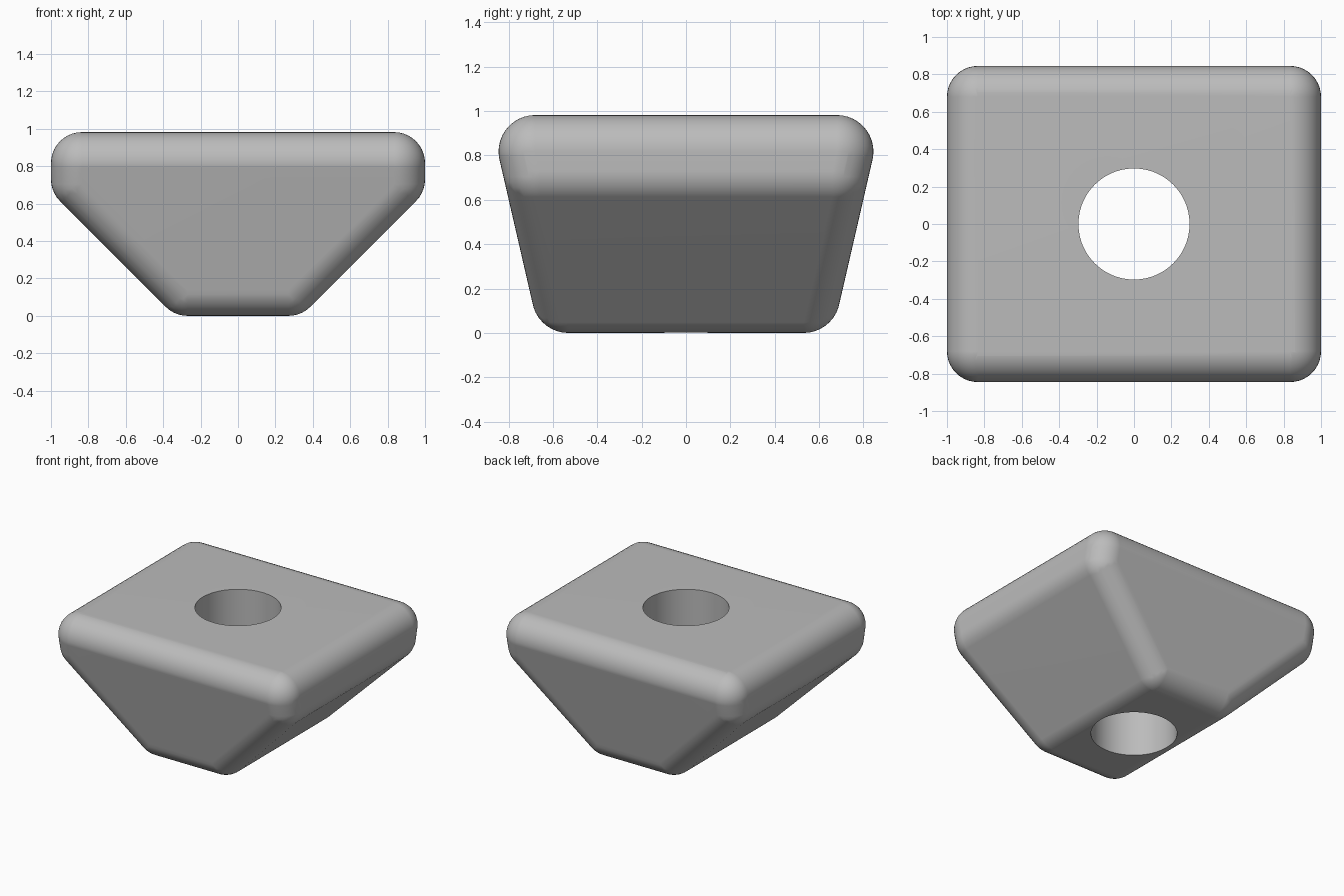
import bpy, bmesh, math
from mathutils import Vector, Matrix

if "Cube" in bpy.data.objects:
    bpy.data.objects.remove(bpy.data.objects["Cube"])

R = 0.165          # fillet radius
HOLE_R = 0.297

grey = bpy.data.materials.new("metal grey")
grey.diffuse_color = (0.5, 0.5, 0.5, 1)
grey.use_nodes = True
grey.node_tree.nodes["Principled BSDF"].inputs["Base Color"].default_value = grey.diffuse_color


def make_object(name, bm):
    mesh = bpy.data.meshes.new(name)
    bm.to_mesh(mesh)
    bm.free()
    mesh.materials.append(grey)
    obj = bpy.data.objects.new(name, mesh)
    bpy.context.collection.objects.link(obj)
    return obj


# Rounded wedge body: hull around balls at the fillet centres (x, y, z)
levels = [(0.27, 0.53, R), (0.835, 0.66, 0.73), (0.835, 0.68, 0.817)]
bm = bmesh.new()
for x, y, z in levels:
    for sx in (-1, 1):
        for sy in (-1, 1):
            bmesh.ops.create_uvsphere(bm, u_segments=40, v_segments=20, radius=R,
                                      matrix=Matrix.Translation((sx * x, sy * y, z)))
hull = bmesh.ops.convex_hull(bm, input=bm.verts[:], use_existing_faces=False)
hull_faces = {g for g in hull["geom"] if isinstance(g, bmesh.types.BMFace)}
bmesh.ops.delete(bm, geom=[f for f in bm.faces if f not in hull_faces], context='FACES')
bmesh.ops.delete(bm, geom=[v for v in bm.verts if not v.link_faces], context='VERTS')
bmesh.ops.dissolve_limit(bm, angle_limit=math.radians(0.5),
                         verts=bm.verts[:], edges=bm.edges[:])
bmesh.ops.recalc_face_normals(bm, faces=bm.faces[:])
body = make_object("nut_body", bm)

# Vertical through hole
bm = bmesh.new()
bmesh.ops.create_cone(bm, cap_ends=True, segments=96, radius1=HOLE_R, radius2=HOLE_R,
                      depth=3, matrix=Matrix.Translation((0, 0, 0.5)))
cutter = make_object("hole_cutter", bm)
cutter.hide_render = True

bpy.context.view_layer.objects.active = body
body.select_set(True)
cut = body.modifiers.new("hole", 'BOOLEAN')
cut.operation = 'DIFFERENCE'
cut.solver = 'EXACT'
cut.object = cutter
bpy.ops.object.modifier_apply(modifier=cut.name)
bpy.data.objects.remove(cutter)

# Smooth fillets, crisp hole rim, flat large faces
bpy.ops.object.shade_smooth_by_angle(angle=math.radians(30))
body.modifiers.new("weighted normals", 'WEIGHTED_NORMAL').keep_sharp = True
